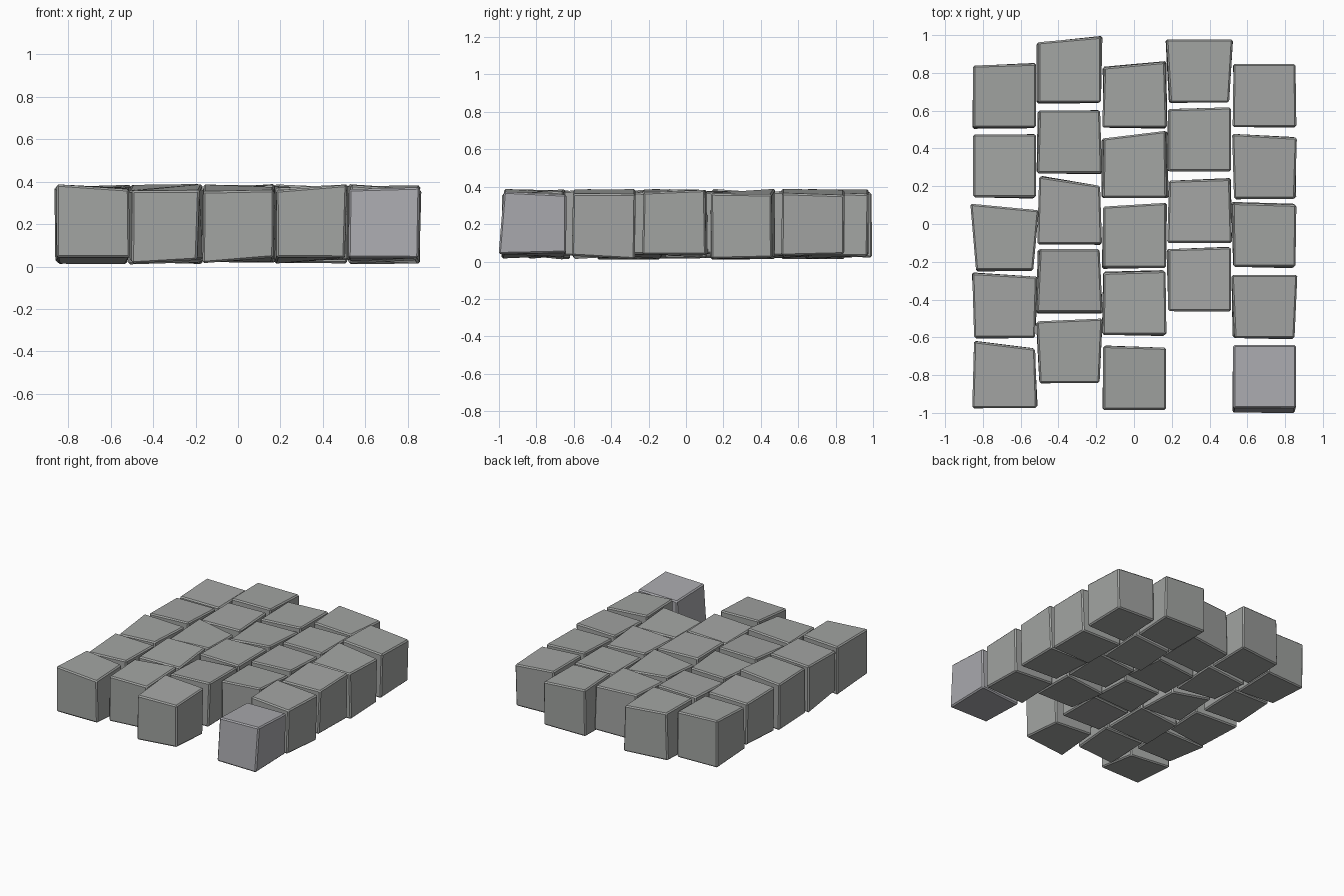
import bpy, bmesh, random

if "Cube" in bpy.data.objects:
    bpy.data.objects.remove(bpy.data.objects["Cube"])

random.seed(7)
WIDTH, DEPTH, TOP, BOTTOM = .333, .334, .372, .03


def material(name, color):
    mat = bpy.data.materials.new(name)
    mat.diffuse_color = color
    mat.use_nodes = True
    mat.node_tree.nodes["Principled BSDF"].inputs["Base Color"].default_value = mat.diffuse_color
    return mat


stone_grey = material("stone_grey", (.365, .375, .365, 1))
light_grey = material("light_grey", (.40, .40, .425, 1))


def jitter(amount):
    return random.uniform(-amount, amount)


def paving_stone(name, cx, cy, slant, lean, foot, mat):
    """Uneven cube: back edge slanted, sides leaning, front foot, edges chipped."""
    bm = bmesh.new()
    bmesh.ops.create_cube(bm, size=1)
    for v in bm.verts:
        sx, sy, sz = (1 if c > 0 else -1 for c in v.co)
        x = cx + sx * (WIDTH - sy * lean / 2) / 2
        y = cy + sy * DEPTH / 2 + (sx * slant / 2 if sy > 0 else 0)
        if sz > 0:
            v.co = (x, y, TOP + jitter(.018))
        else:
            y -= foot if sy < 0 else 0
            v.co = (x + jitter(.012), y + jitter(.006), BOTTOM + jitter(.02))
    mesh = bpy.data.meshes.new(name)
    bm.to_mesh(mesh)
    bm.free()
    mesh.materials.append(mat)
    obj = bpy.data.objects.new(name, mesh)
    bpy.context.collection.objects.link(obj)
    bevel = obj.modifiers.new("worn_edges", "BEVEL")
    bevel.width = .009
    bevel.segments = 1
    bevel.limit_method = "NONE"


# One column per row: centre y, slant of the back edge, side lean
columns = [
    [(.677, .01, 0), (.308, 0, 0), (-.077, -.035, -.06), (-.436, -.02, -.02), (-.807, -.04, .02)],
    [(.81, .03, 0), (.435, 0, .02), (.06, -.05, .02), (-.30, 0, .03), (-.675, .015, -.03)],
    [(.677, .03, .02), (.306, .04, .01), (-.065, .02, 0), (-.42, .01, .01), (-.817, -.01, 0)],
    [(.81, 0, -.04), (.446, .01, 0), (.067, .01, .02), (-.295, .01, 0)],
    [(.68, 0, .01), (.30, -.02, -.02), (-.06, -.01, -.01), (-.437, 0, -.03), (-.807, 0, 0)],
]

# Five columns of loose-laid stones, the front right one lighter and splayed at the foot
for c, stones in enumerate(columns):
    for r, (cy, slant, lean) in enumerate(stones):
        odd = (c, r) == (4, 4)
        paving_stone(f"paving_stone_{c + 1}_{r + 1}", (c - 2) * .344 + .003, cy, slant, lean,
                     .022 if odd else .002, light_grey if odd else stone_grey)
